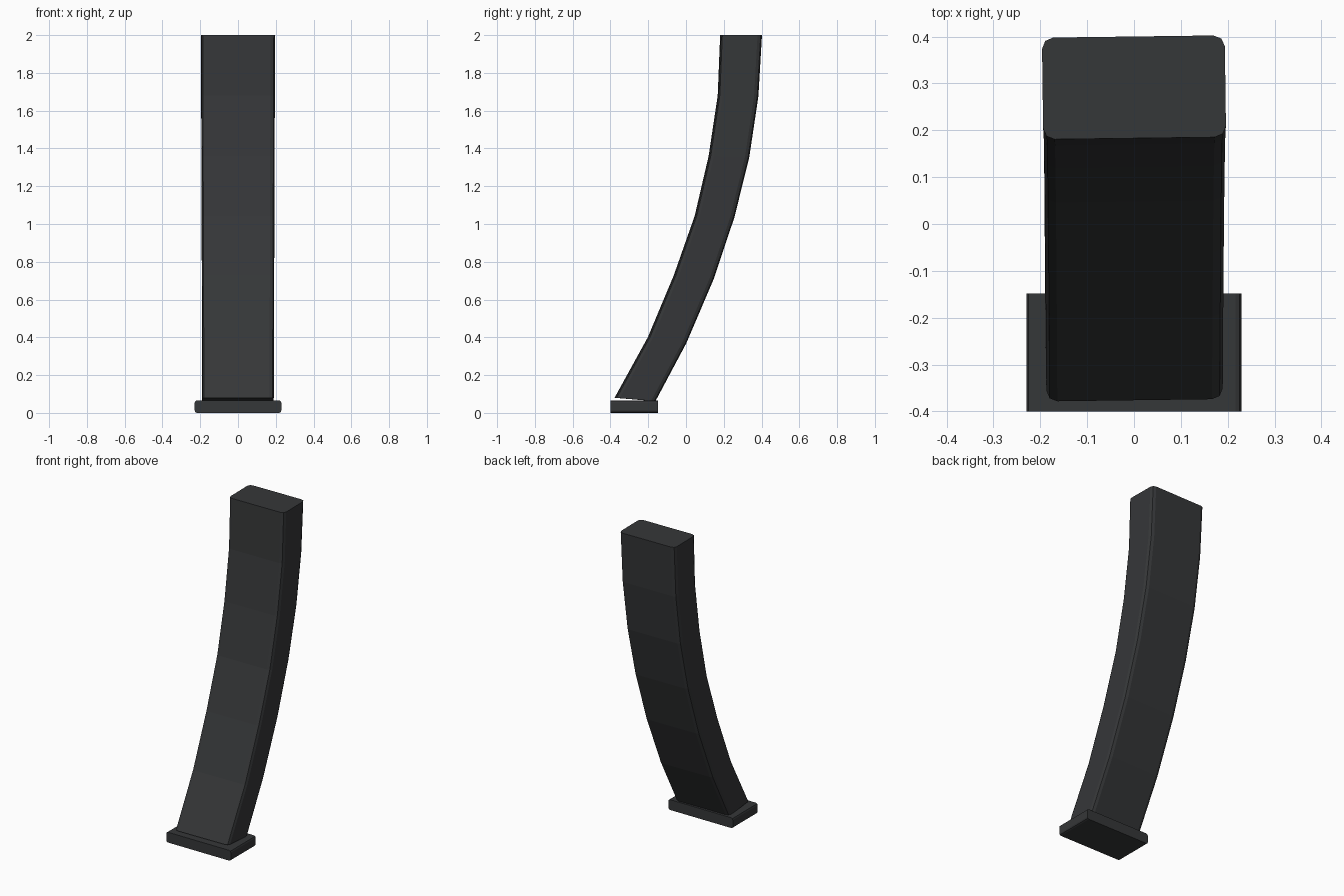
import bpy, bmesh, math

if "Cube" in bpy.data.objects:
    bpy.data.objects.remove(bpy.data.objects["Cube"])

mat = bpy.data.materials.new("dark_polymer")
mat.diffuse_color = (0.036, 0.038, 0.040, 1)
mat.use_nodes = True
mat.node_tree.nodes["Principled BSDF"].inputs["Base Color"].default_value = mat.diffuse_color


def finish(bm, name):
    bmesh.ops.recalc_face_normals(bm, faces=bm.faces)
    mesh = bpy.data.meshes.new(name)
    bm.to_mesh(mesh)
    bm.free()
    mesh.materials.append(mat)
    obj = bpy.data.objects.new(name, mesh)
    bpy.context.collection.objects.link(obj)
    return obj


def rounded_rect(r=0.024, half_w=0.195, segs=2):
    # (x, t) outline: x across, t from 0 (front) to 1 (rear); depth is about 0.22
    pts = []
    for i, (sx, sy) in enumerate([(1, 1), (-1, 1), (-1, -1), (1, -1)]):
        for k in range(segs + 1):
            a = math.pi / 2 * (i + k / segs)
            x = sx * (half_w - r) + r * math.cos(a)
            y = sy * (0.11 - r) + r * math.sin(a)
            pts.append((x, y / 0.22 + 0.5))
    return pts


# Curved body: front and rear edge of each section as (y, z)
sections = [
    ((-0.376, 0.080), (-0.164, 0.062)),
    ((-0.200, 0.400), (0.000, 0.370)),
    ((-0.063, 0.727), (0.143, 0.705)),
    ((0.048, 1.042), (0.254, 1.035)),
    ((0.122, 1.360), (0.333, 1.355)),
    ((0.170, 1.680), (0.381, 1.676)),
    ((0.183, 2.000), (0.400, 2.000)),
]
bm = bmesh.new()
outline = rounded_rect()
rings = []
twist = 0.013
for i, ((y0, z0), (y1, z1)) in enumerate(sections):
    widen = 0.965 + 0.035 * i / (len(sections) - 1)
    ring = []
    for x, t in outline:
        y = y0 + t * (y1 - y0) + twist * x
        ring.append(bm.verts.new((x * widen - twist * (t - 0.5) * 0.22, y, z0 + t * (z1 - z0))))
    rings.append(ring)
n = len(outline)
for a, b in zip(rings, rings[1:]):
    for k in range(n):
        bm.faces.new((a[k], a[(k + 1) % n], b[(k + 1) % n], b[k]))
bm.faces.new(rings[0])
bm.faces.new(rings[-1])
finish(bm, "curved_body")

# Base plate with softened long edges
bm = bmesh.new()
bmesh.ops.create_cube(bm, size=1)
for v in bm.verts:
    v.co = (v.co.x * 0.458, -0.274 + v.co.y * 0.252, 0.033 + v.co.z * 0.066)
edges = [e for e in bm.edges if abs(e.verts[0].co.y - e.verts[1].co.y) > 0.1]
bmesh.ops.bevel(bm, geom=edges, offset=0.012, segments=2, profile=0.5, affect='EDGES')
finish(bm, "base_plate")
